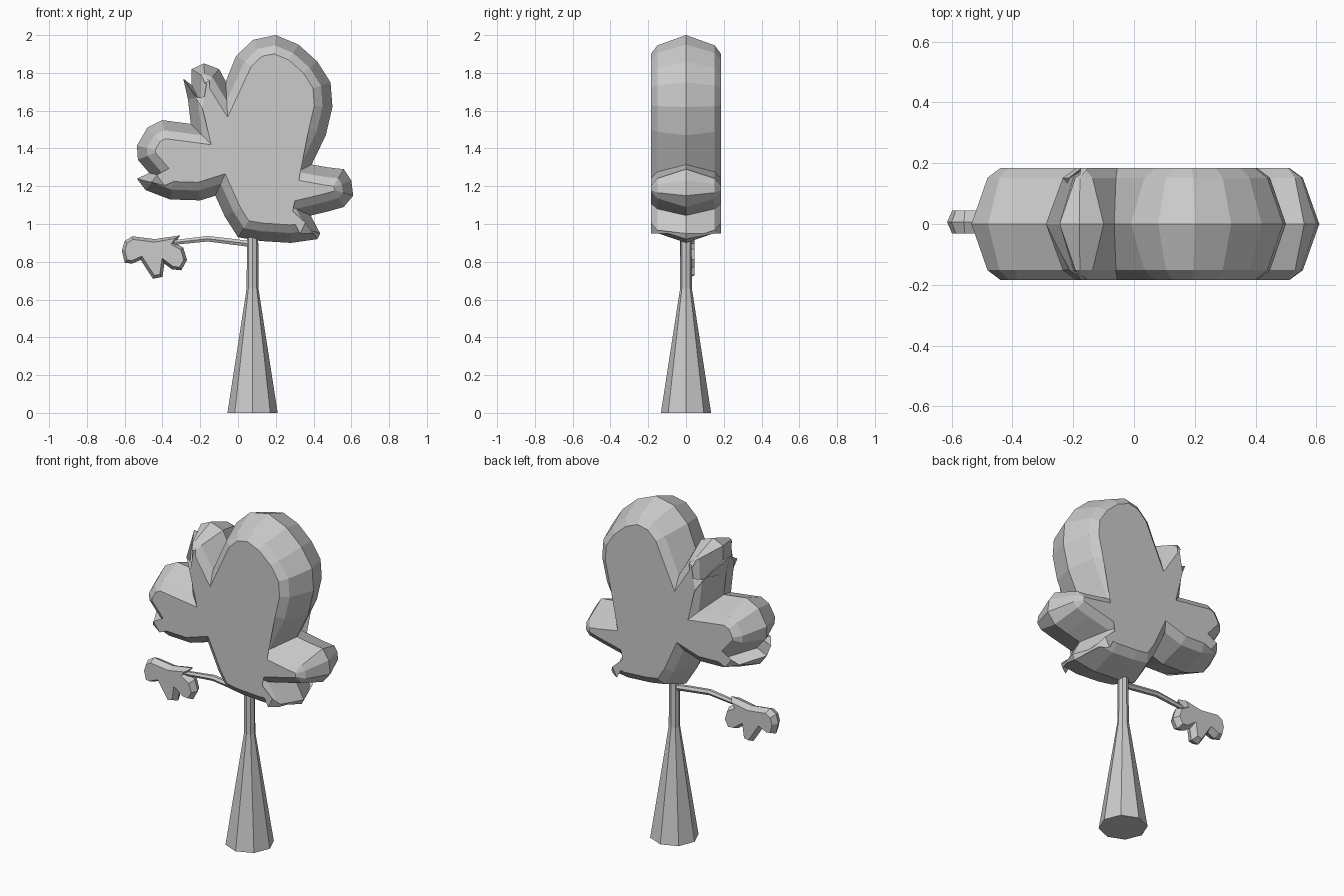
import bpy, bmesh
from math import cos, sin, pi
from mathutils import Vector

if "Cube" in bpy.data.objects:
    bpy.data.objects.remove(bpy.data.objects["Cube"])


def finish(bm, name):
    bmesh.ops.recalc_face_normals(bm, faces=bm.faces)
    me = bpy.data.meshes.new(name)
    bm.to_mesh(me)
    bm.free()
    ob = bpy.data.objects.new(name, me)
    bpy.context.collection.objects.link(ob)


def inset(pts, d, limit=2.0):
    """Mitred inward offset of a clockwise outline."""
    out = []
    n = len(pts)
    for i, p in enumerate(pts):
        p, a, b = Vector(p), Vector(pts[i - 1]), Vector(pts[(i + 1) % n])
        e, f = (p - a).normalized(), (b - p).normalized()
        n1, n2 = Vector((e.y, -e.x)), Vector((f.y, -f.x))
        m = n1 + n2
        m = m.normalized() if m.length > 0.01 else -e
        out.append(p + m * d * min(limit, 1 / max(0.01, m.dot(n1))))
    return out


def loft(name, rings):
    bm = bmesh.new()
    vr = [[bm.verts.new(p) for p in r] for r in rings]
    for a, b in zip(vr, vr[1:]):
        for i in range(len(a)):
            j = (i + 1) % len(a)
            bm.faces.new((a[i], a[j], b[j], b[i]))
    caps = [bm.faces.new(vr[0]), bm.faces.new(vr[-1])]
    if len(vr[0]) > 8:
        bmesh.ops.triangulate(bm, faces=caps, ngon_method='EAR_CLIP')
    finish(bm, name)


def pillow(name, pts, levels, y0=0):
    """Flat leafy slab: each level is (y, inset)."""
    rings = []
    for y, d in levels:
        rings.append([(p[0], y0 + y, p[1]) for p in inset(pts, d)])
    loft(name, rings)


# Crown
crown = [(.20, 2.0), (.32, 1.95), (.42, 1.86), (.49, 1.75), (.50, 1.62), (.465, 1.47), (.39, 1.315),
         (.475, 1.30), (.56, 1.29), (.60, 1.23), (.61, 1.15), (.56, 1.09), (.47, 1.065), (.385, 1.045),
         (.435, .95), (.42, .92), (.28, .90), (.12, .91), (0, .93), (-.07, 1.04), (-.12, 1.15),
         (-.20, 1.125), (-.36, 1.13), (-.49, 1.18), (-.535, 1.24), (-.47, 1.27), (-.53, 1.34),
         (-.535, 1.415), (-.48, 1.51), (-.40, 1.55), (-.25, 1.53), (-.265, 1.66), (-.29, 1.77),
         (-.245, 1.735), (-.245, 1.82), (-.18, 1.85), (-.10, 1.82), (-.065, 1.755), (-.01, 1.89), (.08, 1.975)]
pillow("crown", crown, [(-.185, .095), (-.152, .052), (0, 0), (.152, .052), (.185, .095)])

# Small leaf cluster
leaf = [(-.305, .94), (-.44, .92), (-.56, .935), (-.60, .91), (-.615, .86), (-.60, .795), (-.56, .79),
        (-.515, .81), (-.48, .755), (-.45, .71), (-.40, .72), (-.39, .79), (-.35, .76), (-.30, .755),
        (-.27, .81), (-.29, .875), (-.335, .90)][::-1]
pillow("leaf_cluster", leaf, [(-.038, .016), (0, 0), (.038, .016)], .006)

# Trunk
loft("trunk", [[(.077 + r * cos(k * pi / 4), r * sin(k * pi / 4), z) for k in range(8)]
               for z, r in [(0, .133), (.66, .031), (.96, .03)]])

# Side branch
loft("branch", [[(x, r * cos(k * pi / 3), z + r * sin(k * pi / 3)) for k in range(6)]
                for x, z, r in [(.08, .892, .018), (-.02, .905, .018), (-.16, .922, .017), (-.36, .90, .014)]])
